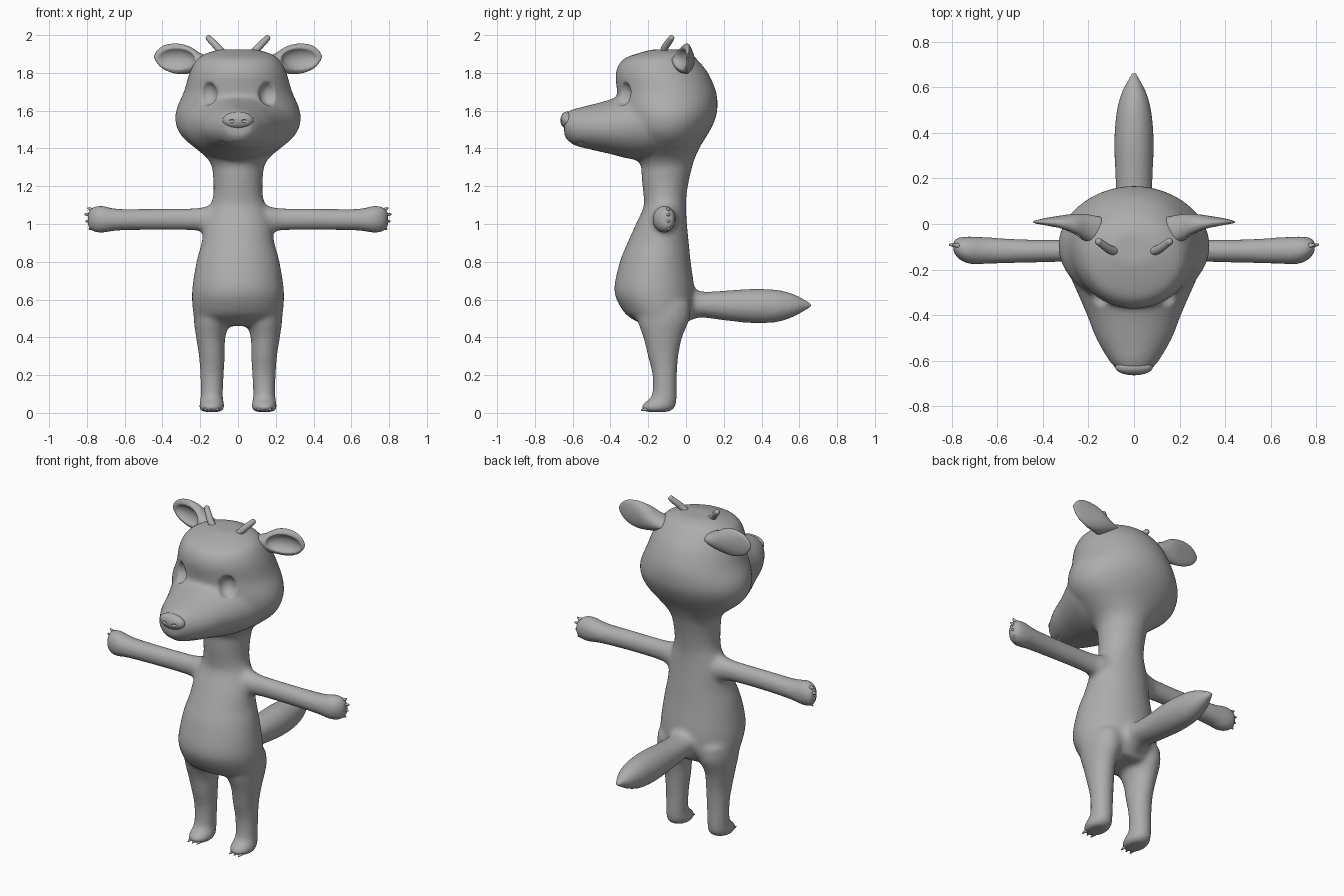
import bpy, bmesh, math
from mathutils import Vector, Matrix

cube = bpy.data.objects.get("Cube")
if cube:
    bpy.data.objects.remove(cube, do_unlink=True)

grey = bpy.data.materials.new("clay_grey")
grey.use_nodes = True
COLOUR = (0.42, 0.42, 0.42, 1)
grey.diffuse_color = COLOUR
grey.node_tree.nodes["Principled BSDF"].inputs["Base Color"].default_value = COLOUR


def catmull(a, b, c, d, t):
    return tuple(0.5 * (2 * q + (r - p) * t + (2 * p - 5 * q + 4 * r - s) * t * t
                 + (3 * q - p - 3 * r + s) * t ** 3) for p, q, r, s in zip(a, b, c, d))


def loft(bm, axis, rows, mirror=1, sides=40, steps=4):
    """Oval sections along an axis; row = position, then low/high spans of the other two axes."""
    fine = []
    for i in range(len(rows) - 1):
        a, d = rows[max(i - 1, 0)], rows[min(i + 2, len(rows) - 1)]
        fine += [catmull(a, rows[i], rows[i + 1], d, k / steps) for k in range(steps)]
    fine.append(rows[-1])
    rings = []
    for t, a0, a1, b0, b1 in fine:
        ring = []
        for k in range(sides):
            ang = math.tau * k / sides
            a = (a0 + a1) / 2 + (a1 - a0) / 2 * math.cos(ang)
            b = (b0 + b1) / 2 + (b1 - b0) / 2 * math.sin(ang)
            x, y, z = {"x": (t, a, b), "y": (a, t, b), "z": (a, b, t)}[axis]
            ring.append(bm.verts.new((x * mirror, y, z)))
        rings.append(ring)
    for low, high in zip(rings, rings[1:]):
        for k in range(sides):
            n = (k + 1) % sides
            bm.faces.new((low[k], low[n], high[n], high[k]))
    bm.faces.new(rings[0])
    bm.faces.new(rings[-1])


def ball(bm, centre, size, turn=0):
    m = Matrix.Translation(centre) @ Matrix.Rotation(turn, 4, "Z") @ Matrix.Diagonal((*size, 1))
    bmesh.ops.create_uvsphere(bm, u_segments=32, v_segments=20, radius=1, matrix=m)


def claw(bm, base, tip, radius):
    base, tip = Vector(base), Vector(tip)
    d = tip - base
    m = Matrix.Translation((base + tip) / 2) @ d.to_track_quat("Z", "Y").to_matrix().to_4x4()
    bmesh.ops.create_cone(bm, cap_ends=True, segments=12, radius1=radius,
                          radius2=radius * 0.25, depth=d.length, matrix=m)


def finish(bm, name):
    bmesh.ops.recalc_face_normals(bm, faces=bm.faces)
    mesh = bpy.data.meshes.new(name)
    bm.to_mesh(mesh)
    bm.free()
    obj = bpy.data.objects.new(name, mesh)
    bpy.context.collection.objects.link(obj)
    return style(obj)


def style(obj):
    obj.data.materials.clear()
    obj.data.materials.append(grey)
    for p in obj.data.polygons:
        p.use_smooth = True
        p.material_index = 0
    return obj


def bake(obj):
    """Replace an object's data by its evaluated mesh."""
    bpy.context.view_layer.update()
    mesh = bpy.data.meshes.new_from_object(obj.evaluated_get(bpy.context.evaluated_depsgraph_get()))
    name = obj.name
    bpy.data.objects.remove(obj, do_unlink=True)
    new = bpy.data.objects.new(name, mesh)
    bpy.context.collection.objects.link(new)
    return style(new)


def tube(name, points, radius):
    """Rounded tube; point = x, y, z, radius factor."""
    curve = bpy.data.curves.new(name, "CURVE")
    curve.dimensions = "3D"
    curve.bevel_depth = radius
    curve.bevel_resolution = 4
    curve.use_fill_caps = True
    spline = curve.splines.new("NURBS")
    spline.points.add(len(points) - 1)
    spline.use_endpoint_u = True
    for p, (x, y, z, r) in zip(spline.points, points):
        p.co = (x, y, z, 1)
        p.radius = r
    obj = bpy.data.objects.new(name, curve)
    bpy.context.collection.objects.link(obj)
    return bake(obj)


def remesh(obj, size, smooth):
    m = obj.modifiers.new("Remesh", "REMESH")
    m.mode, m.voxel_size, m.use_smooth_shade = "VOXEL", size, True
    s = obj.modifiers.new("Smooth", "SMOOTH")
    s.factor, s.iterations = 0.5, smooth


def cut(obj, cutter):
    cutter.hide_render = True
    b = obj.modifiers.new("Cut", "BOOLEAN")
    b.operation, b.object, b.solver = "DIFFERENCE", cutter, "EXACT"


def upright(rows):
    """Symmetric rows: height, half width, front, back."""
    return [(z, -w, w, f, b) for z, w, f, b in rows]


body = bmesh.new()
# torso and neck
loft(body, "z", upright([
    (0.46, 0.15, -0.21, -0.01), (0.5, 0.225, -0.29, 0.02), (0.55, 0.24, -0.34, 0.045),
    (0.65, 0.243, -0.38, 0.045), (0.8, 0.22, -0.35, 0.025), (0.9, 0.193, -0.31, 0.015),
    (1.0, 0.178, -0.265, 0.005), (1.09, 0.15, -0.225, 0), (1.15, 0.132, -0.225, 0.003),
    (1.25, 0.132, -0.235, 0.02), (1.4, 0.15, -0.24, 0.06)]))
# skull
loft(body, "z", upright([
    (1.3, 0.135, -0.235, 0.03), (1.35, 0.165, -0.26, 0.048), (1.4, 0.225, -0.28, 0.07),
    (1.45, 0.285, -0.3, 0.1), (1.5, 0.32, -0.33, 0.13), (1.56, 0.333, -0.35, 0.157),
    (1.62, 0.322, -0.36, 0.167), (1.7, 0.287, -0.365, 0.16), (1.8, 0.257, -0.372, 0.117),
    (1.87, 0.22, -0.335, 0.06), (1.905, 0.165, -0.25, 0.02), (1.925, 0.09, -0.17, -0.04)]))
# muzzle
loft(body, "y", [(y, -w, w, lo, hi) for y, w, lo, hi in [
    (-0.645, 0.07, 1.465, 1.585), (-0.6, 0.11, 1.42, 1.607), (-0.5, 0.168, 1.393, 1.632),
    (-0.4, 0.207, 1.37, 1.66), (-0.3, 0.25, 1.345, 1.7), (-0.2, 0.29, 1.335, 1.74),
    (-0.1, 0.29, 1.35, 1.74), (0, 0.2, 1.4, 1.7)]])
# tail
loft(body, "y", [(y, -w, w, lo, hi) for y, w, lo, hi in [
    (-0.1, 0.08, 0.48, 0.68), (0.02, 0.083, 0.49, 0.67), (0.08, 0.08, 0.505, 0.643),
    (0.2, 0.082, 0.49, 0.647), (0.35, 0.087, 0.475, 0.657), (0.48, 0.079, 0.48, 0.652),
    (0.57, 0.058, 0.508, 0.63), (0.63, 0.03, 0.54, 0.6), (0.675, 0.008, 0.56, 0.575)]])
for side in (1, -1):
    # arm and hand
    loft(body, "x", [
        (0.1, -0.2, -0.03, 0.93, 1.105), (0.17, -0.18, -0.052, 0.95, 1.093),
        (0.24, -0.168, -0.066, 0.966, 1.083), (0.45, -0.17, -0.068, 0.968, 1.081),
        (0.64, -0.176, -0.058, 0.964, 1.081), (0.72, -0.177, -0.054, 0.952, 1.098),
        (0.77, -0.155, -0.058, 0.96, 1.09), (0.795, -0.12, -0.073, 0.98, 1.065)], side)
    # leg and foot
    loft(body, "z", [
        (0.005, 0.09, 0.19, -0.215, -0.09), (0.025, 0.072, 0.205, -0.24, -0.06),
        (0.055, 0.074, 0.203, -0.22, -0.05), (0.09, 0.08, 0.198, -0.182, -0.048),
        (0.2, 0.075, 0.2, -0.178, -0.048), (0.3, 0.07, 0.207, -0.202, -0.04),
        (0.4, 0.067, 0.222, -0.226, -0.02), (0.5, 0.04, 0.235, -0.26, 0.02),
        (0.58, 0.04, 0.23, -0.25, 0.02)], side)
body = finish(body, "body")
remesh(body, 0.012, 8)
body = bake(body)

# eye sockets, nostril-free mouth crease
sockets = bmesh.new()
for side in (1, -1):
    ball(sockets, (side * 0.163, -0.338, 1.69), (0.052, 0.055, 0.064), side * 0.45)
sockets = finish(sockets, "eye_cutter")
half = [(0.13, -0.48, 1.447, 0.6), (0.09, -0.55, 1.43, 1), (0.045, -0.607, 1.424, 1)]
mouth = tube("mouth_cutter", [(-x, y, z, r) for x, y, z, r in half]
             + [(0, -0.625, 1.434, 1)] + half[::-1], 0.009)
cut(body, sockets)
cut(body, mouth)
remesh(body, 0.01, 2)
body = bake(body)

# nose pad with nostrils
nose = bmesh.new()
ball(nose, (0, -0.63, 1.55), (0.082, 0.035, 0.045))
nose = finish(nose, "nose")
nostrils = bmesh.new()
for side in (1, -1):
    ball(nostrils, (side * 0.035, -0.667, 1.545), (0.018, 0.014, 0.009))
nostrils = finish(nostrils, "nostril_cutter")
cut(nose, nostrils)
nose = bake(nose)

helpers = [sockets, mouth, nostrils]
for side, label in ((1, "left"), (-1, "right")):
    # cupped ear
    ear = bmesh.new()
    loft(ear, "x", [
        (0.14, -0.1, 0.03, 1.82, 1.88), (0.2, -0.08, 0.042, 1.805, 1.905),
        (0.26, -0.055, 0.045, 1.795, 1.942), (0.33, -0.028, 0.036, 1.795, 1.957),
        (0.39, -0.01, 0.026, 1.815, 1.948), (0.425, 0, 0.018, 1.843, 1.925),
        (0.445, 0.006, 0.012, 1.872, 1.9)], side)
    ear = finish(ear, label + "_ear")
    cup = bmesh.new()
    ball(cup, (side * 0.335, -0.04, 1.875), (0.105, 0.05, 0.06), side * 0.2)
    cup = finish(cup, label + "_ear_cutter")
    cut(ear, cup)
    remesh(ear, 0.006, 4)
    bake(ear)
    helpers.append(cup)
    # antler with a rounded tip
    path = [(0.075, -0.12, 1.9, 1.1), (0.1, -0.118, 1.925, 1.1), (0.125, -0.1, 1.955, 1),
            (0.148, -0.082, 1.975, 0.95), (0.155, -0.078, 1.984, 0.85)]
    tube(label + "_antler", [(side * x, y, z, r) for x, y, z, r in path], 0.018)
    tip = bmesh.new()
    ball(tip, (side * 0.155, -0.078, 1.984), (0.016, 0.016, 0.016))
    finish(tip, label + "_antler_tip")
    # fingers and toe claws
    fingers = bmesh.new()
    for z, tip_z, reach in ((1.065, 1.085, 0.795), (1.045, 1.052, 0.812),
                            (1.015, 1.014, 0.806), (0.985, 0.972, 0.79)):
        claw(fingers, (side * 0.755, -0.1, z), (side * reach, -0.09, tip_z), 0.018)
    finish(fingers, label + "_fingers")
    toes = bmesh.new()
    for x in (0.11, 0.14, 0.17):
        claw(toes, (side * x, -0.2, 0.022), (side * x, -0.238, 0.014), 0.013)
    finish(toes, label + "_toe_claws")

for obj in helpers:
    bpy.data.objects.remove(obj, do_unlink=True)
